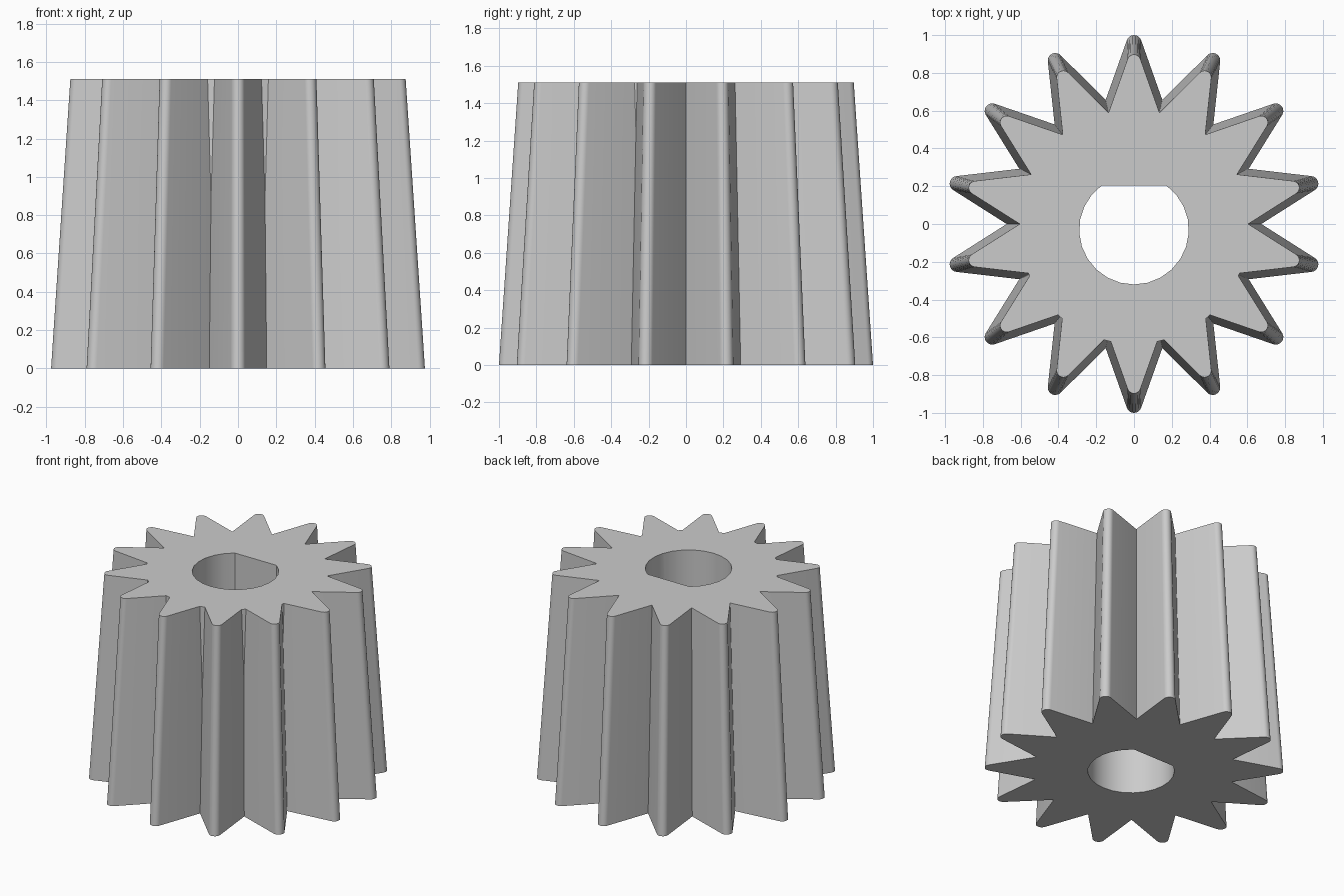
import bpy
import bmesh
from math import sin, cos, asin, acos, pi, radians, hypot, atan2

TEETH = 14
HEIGHT = 1.51
TAPER = 0.897          # top profile relative to bottom
ROOT, TIP = 0.674, 0.04
BORE_Y, BORE_R, FLAT_Y = -0.03, 0.29, 0.205
HUB_R = 0.605

cube = bpy.data.objects.get("Cube")
if cube:
    bpy.data.objects.remove(cube, do_unlink=True)

steel = bpy.data.materials.new("steel_grey")
steel.use_nodes = True
GREY = (0.6, 0.6, 0.6, 1)
steel.diffuse_color = GREY
steel.node_tree.nodes["Principled BSDF"].inputs["Base Color"].default_value = GREY


def prism(name, profile, z0, z1, top_scale=1.0):
    """Closed prism from a counter-clockwise outline."""
    bm = bmesh.new()
    low = [bm.verts.new((x, y, z0)) for x, y in profile]
    high = [bm.verts.new((x * top_scale, y * top_scale, z1)) for x, y in profile]
    bm.faces.new(low[::-1])
    bm.faces.new(high)
    n = len(profile)
    for i in range(n):
        j = (i + 1) % n
        bm.faces.new((low[i], low[j], high[j], high[i]))
    mesh = bpy.data.meshes.new(name)
    bm.to_mesh(mesh)
    bm.free()
    mesh.materials.append(steel)
    obj = bpy.data.objects.new(name, mesh)
    bpy.context.collection.objects.link(obj)
    return obj


def arc(cx, cy, r, start, end, steps):
    return [(cx + r * cos(start + (end - start) * i / steps),
             cy + r * sin(start + (end - start) * i / steps))
            for i in range(steps + 1)]


def combine(target, tool, operation):
    mod = target.modifiers.new(operation.lower(), "BOOLEAN")
    mod.operation = operation
    mod.solver = "EXACT"
    mod.object = tool
    tool.hide_render = True
    bpy.context.view_layer.objects.active = target
    bpy.ops.object.modifier_apply(modifier=mod.name)
    bpy.data.objects.remove(tool, do_unlink=True)


# Toothed outline: sharp roots, straight flanks tangent to rounded tips
half = pi / TEETH
centre = 1 - TIP
dx, dy = ROOT * cos(half) - centre, -ROOT * sin(half)
tangent = atan2(dy, dx) + acos(TIP / hypot(dx, dy))
outline = []
for k in range(TEETH):
    mid = pi / 2 + 2 * half * k
    outline.append((ROOT * cos(mid - half), ROOT * sin(mid - half)))
    outline += arc(centre * cos(mid), centre * sin(mid), TIP,
                   mid - abs(tangent), mid + abs(tangent), 10)

gear = prism("tapered_gear", outline, 0, HEIGHT, TAPER)

# Straight hub core that fills the narrow upper ends of the front roots
hub = prism("hub_core", arc(0, BORE_Y, HUB_R, 0, 2 * pi, 64)[:-1], 0.1, HEIGHT)
combine(gear, hub, "UNION")

# D-shaped shaft bore with its flat at the back
flat = asin((FLAT_Y - BORE_Y) / BORE_R)
bore = prism("shaft_bore", arc(0, BORE_Y, BORE_R, pi - flat, 2 * pi + flat, 20),
             -0.2, HEIGHT + 0.2)
combine(gear, bore, "DIFFERENCE")

bpy.ops.object.select_all(action="DESELECT")
gear.select_set(True)
bpy.context.view_layer.objects.active = gear
bpy.ops.object.shade_smooth_by_angle(angle=radians(30))
